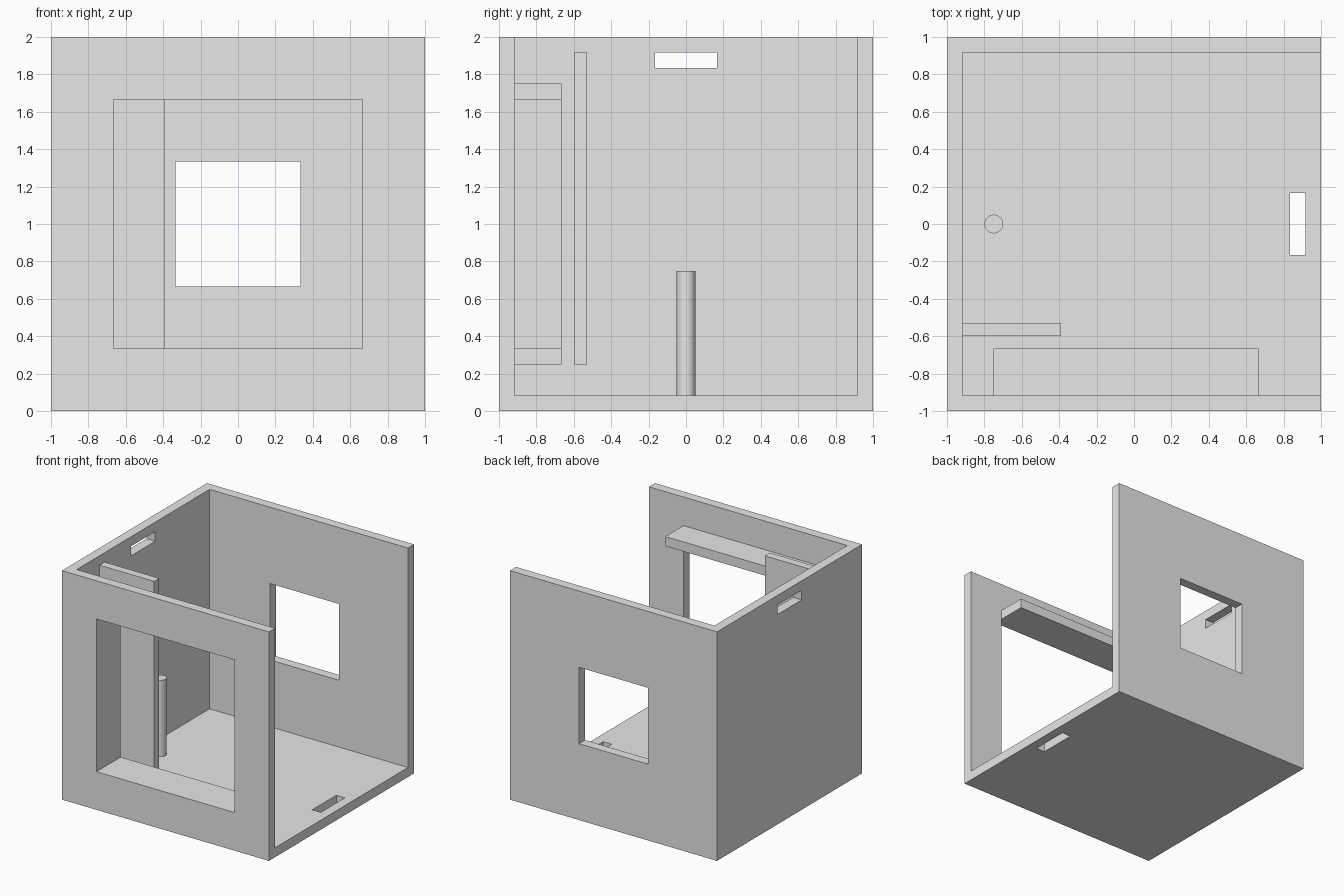
import bpy
import math

if "Cube" in bpy.data.objects:
    bpy.data.objects.remove(bpy.data.objects["Cube"])

T = 1 / 12          # wall thickness; every size is a multiple of it

grey = bpy.data.materials.new("plain_grey")
grey.diffuse_color = (0.8, 0.8, 0.8, 1)
grey.use_nodes = True
grey.node_tree.nodes["Principled BSDF"].inputs["Base Color"].default_value = grey.diffuse_color


def box(name, x, y, z, helper=False):
    """Box from (low, high) ranges along each axis."""
    bpy.ops.mesh.primitive_cube_add(size=1)
    ob = bpy.context.object
    ob.name = name
    ranges = (x, y, z)
    for v in ob.data.vertices:
        v.co = [r[1] if c > 0 else r[0] for c, r in zip(v.co, ranges)]
    ob.data.materials.append(grey)
    if helper:
        ob.hide_render = True
        ob.hide_set(True)
    return ob


def combine(target, tool, operation):
    mod = target.modifiers.new(tool.name, 'BOOLEAN')
    mod.operation = operation
    mod.solver = 'EXACT'
    mod.object = tool


# Room: floor and three walls, open at the top and the right
room = box("room_shell", (-1, 1), (-1, 1), (0, 2))
steps = [
    ("room_space", (-1 + T, 1.5), (-1 + T, 1 - T), (T, 2.5), 'DIFFERENCE'),
    # deep surround behind the front window, open on its right side
    ("window_surround", (-9 * T, 8 * T), (-1 + T / 2, -8 * T), (3 * T, 21 * T), 'UNION'),
    ("front_window_hole", (-8 * T, 8 * T), (-1.2, -7.5 * T), (4 * T, 20 * T), 'DIFFERENCE'),
    ("back_window_hole", (-4 * T, 4 * T), (0.8, 1.2), (8 * T, 16 * T), 'DIFFERENCE'),
    ("wall_slot", (-1.2, -0.85), (-2 * T, 2 * T), (22 * T, 23 * T), 'DIFFERENCE'),
    ("floor_slot", (10 * T, 11 * T), (-2 * T, 2 * T), (-0.2, 0.2), 'DIFFERENCE'),
    # upright partition standing out from the left wall
    ("partition", (-1 + T / 2, -0.39), (-0.6, -0.53), (3 * T, 23 * T), 'UNION'),
]
for name, x, y, z, operation in steps:
    combine(room, box(name, x, y, z, helper=True), operation)

# Round post on the floor
bpy.ops.mesh.primitive_cylinder_add(vertices=32, radius=0.05, depth=8 * T,
                                    location=(-9 * T, 0, 5 * T))
post = bpy.context.object
post.name = "post"
post.data.materials.append(grey)
bpy.ops.object.shade_smooth_by_angle(angle=math.radians(30))
